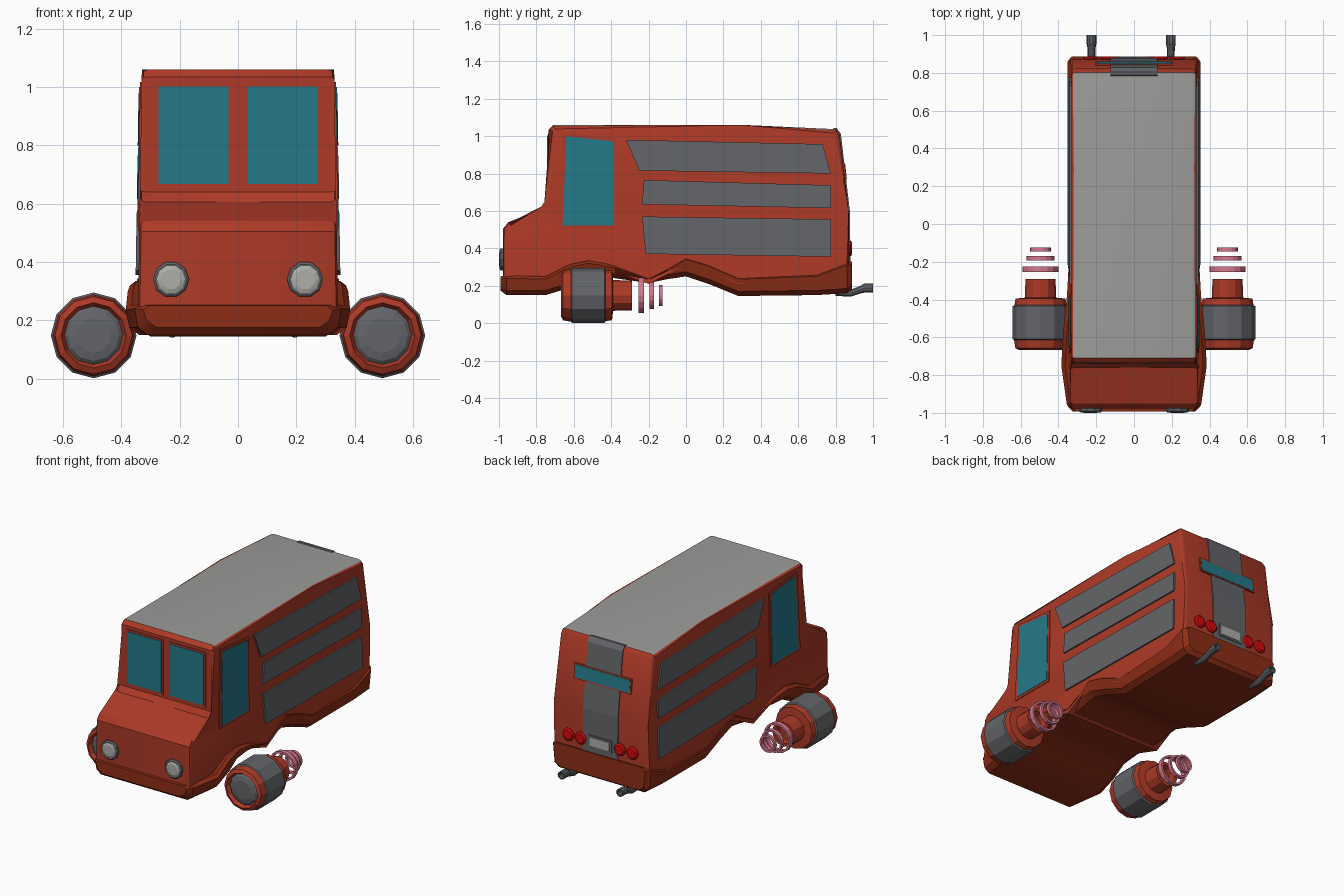
import bpy, bmesh, math
from mathutils import Vector

if "Cube" in bpy.data.objects:
    bpy.data.objects.remove(bpy.data.objects["Cube"])


def mat(name, r, g, b):
    m = bpy.data.materials.new(name)
    m.diffuse_color = (r, g, b, 1)
    m.use_nodes = True
    m.node_tree.nodes["Principled BSDF"].inputs["Base Color"].default_value = m.diffuse_color
    return m


RED = mat("body red", 0.42, 0.042, 0.02)
SKIRT = mat("skirt dark red", 0.27, 0.026, 0.008)
GLASS = mat("teal glass", 0.018, 0.19, 0.25)
DARK = mat("dark grey", 0.125, 0.13, 0.14)
ROOF = mat("roof grey", 0.33, 0.335, 0.32)
LENS = mat("lens grey", 0.42, 0.42, 0.40)
LAMP = mat("lamp red", 0.65, 0.003, 0.003)
PINK = mat("coil pink", 0.68, 0.19, 0.27)


def finish(name, bm, mats, smooth=False):
    bmesh.ops.recalc_face_normals(bm, faces=bm.faces)
    me = bpy.data.meshes.new(name)
    bm.to_mesh(me)
    bm.free()
    for m in mats:
        me.materials.append(m)
    ob = bpy.data.objects.new(name, me)
    bpy.context.collection.objects.link(ob)
    if smooth:
        bpy.ops.object.select_all(action='DESELECT')
        ob.select_set(True)
        bpy.context.view_layer.objects.active = ob
        bpy.ops.object.shade_smooth_by_angle(angle=math.radians(30))
    return ob


def loft(bm, rings, caps=True, closed=False, idx=None):
    """Skin a list of equal-length point rings."""
    vs = [[bm.verts.new(p) for p in r] for r in rings]
    n = len(rings[0])
    pairs = list(zip(vs, vs[1:])) + ([(vs[-1], vs[0])] if closed else [])
    for k, (a, b) in enumerate(pairs):
        for i in range(n):
            f = bm.faces.new((a[i], a[(i + 1) % n], b[(i + 1) % n], b[i]))
            f.material_index = idx[k] if idx else 0
    if caps and not closed:
        for r, k in ((vs[0], 0), (vs[-1], -1)):
            bm.faces.new(r).material_index = idx[k] if idx else 0


def prism(name, pts, offset, m):
    bm = bmesh.new()
    d = Vector(offset)
    loft(bm, [pts, [Vector(p) + d for p in pts]])
    return finish(name, bm, [m])


def lathe(name, cx, cz, prof, mats, idx=None, n=12, closed=False, smooth=False):
    """Turn (radius, y) pairs around an axis parallel to y."""
    bm = bmesh.new()
    rings = [[(cx + r * math.cos(2 * math.pi * i / n), y,
               cz + r * math.sin(2 * math.pi * i / n)) for i in range(n)] for r, y in prof]
    loft(bm, rings, closed=closed, idx=idx)
    return finish(name, bm, mats, smooth)


# Skirt stations: y, half width, top, bottom
ST = [(-0.993, 0.325, 0.25, 0.175), (-0.96, 0.355, 0.255, 0.15), (-0.75, 0.385, 0.25, 0.15),
      (-0.62, 0.378, 0.315, 0.19), (-0.52, 0.37, 0.335, 0.24), (-0.38, 0.355, 0.31, 0.24),
      (-0.2, 0.345, 0.25, 0.215), (-0.1, 0.345, 0.30, 0.235), (0, 0.347, 0.355, 0.25),
      (0.12, 0.347, 0.32, 0.21), (0.28, 0.347, 0.25, 0.145), (0.7, 0.352, 0.265, 0.15),
      (0.86, 0.352, 0.325, 0.16), (0.888, 0.33, 0.33, 0.18)]
bm = bmesh.new()
rings = []
for y, w, t, b in ST:
    half = [(w - 0.02, t), (w, t - 0.015), (w - 0.012, b + 0.025), (w - 0.045, b)]
    sec = half + [(-x, z) for x, z in reversed(half)]
    rings.append([(x, y, z) for x, z in sec])
loft(bm, rings)
finish("lower_skirt", bm, [SKIRT], True)


# Body shell: side profile extruded across, edges rounded, roof coloured by direction
def half_w(z):
    return 0.342 - 0.016 * (z - 0.3)


top = [(0.875, 0.28), (0.87, 0.6), (0.822, 1.01), (0.802, 1.037), (0.3, 1.06), (-0.71, 1.06),
       (-0.735, 1.035), (-0.735, 0.64), (-0.76, 0.605), (-0.95, 0.54), (-0.978, 0.505), (-0.978, 0.22)]
prof = top + [(y, t - 0.04) for y, w, t, b in ST[1:-1]]
bm = bmesh.new()
loft(bm, [[(s * half_w(z), y, z) for y, z in prof] for s in (1, -1)])
edges = [e for e in bm.edges if max(v.co.z for v in e.verts) > 0.4
         and e.verts[0].co.x * e.verts[1].co.x > 0]
bmesh.ops.bevel(bm, geom=edges, offset=0.022, segments=2, profile=0.5, affect='EDGES')
bmesh.ops.recalc_face_normals(bm, faces=bm.faces)
for f in bm.faces:
    if f.normal.z > 0.95 and f.calc_center_median().z > 1.0:
        f.material_index = 1
finish("van_body", bm, [RED, ROOF], True)

# Side panels and side windows
panels = {
    "upper_side_panel": [(-0.32, 0.98), (0.73, 0.957), (0.775, 0.80), (-0.25, 0.815)],
    "middle_side_panel": [(-0.225, 0.765), (0.775, 0.737), (0.775, 0.615), (-0.235, 0.635)],
    "lower_side_panel": [(-0.235, 0.57), (0.775, 0.555), (0.775, 0.355), (-0.215, 0.37)],
    "side_window_frame": [(-0.66, 1.017), (-0.373, 0.988), (-0.373, 0.507), (-0.683, 0.507)],
    "side_window": [(-0.64, 1.0), (-0.388, 0.972), (-0.388, 0.522), (-0.66, 0.522)]}
for s, side in ((1, "right"), (-1, "left")):
    for name, q in panels.items():
        m, t = (DARK, 0.014)
        if "frame" in name:
            m, t = RED, 0.009
        elif "window" in name:
            m, t = GLASS, 0.012
        prism(side + "_" + name, [(s * (half_w(z) - 0.004), y, z) for y, z in q], (s * t, 0, 0), m)

    # Windscreen halves
    for name, x0, x1, z0, z1, t, m in (("windscreen_frame", 0.02, 0.285, 0.655, 1.015, 0.008, RED),
                                       ("windscreen", 0.032, 0.273, 0.668, 1.002, 0.011, GLASS)):
        prism(side + "_" + name, [(s * x, -0.731, z) for x, z in
                                  ((x0, z0), (x1, z0), (x1, z1), (x0, z1))], (0, -t, 0), m)

    # Headlights
    lathe(side + "_headlight", s * 0.23, 0.34,
          [(0.062, -0.97), (0.062, -0.99), (0.054, -0.997), (0.05, -0.995), (0.035, -1.0)],
          [DARK, LENS], [0, 0, 1, 1], 10)

    # Tail lamps
    for k, x in (("inner", 0.14), ("outer", 0.23)):
        lathe(side + "_" + k + "_tail_lamp", s * x, 0.40,
              [(0.04, 0.86), (0.04, 0.88), (0.03, 0.888)], [LAMP], n=16, smooth=True)

    # Exhaust pipes
    cx = s * 0.21 - 0.015
    bm = bmesh.new()
    path = [(0.8, 0.165, 0.02), (0.88, 0.16, 0.02), (0.93, 0.178, 0.021),
            (0.955, 0.188, 0.026), (1.0, 0.188, 0.026), (1.0, 0.188, 0.018), (0.96, 0.188, 0.016)]
    loft(bm, [[(cx + r * math.cos(a * math.pi / 5), y, z + r * math.sin(a * math.pi / 5))
               for a in range(10)] for y, z, r in path])
    finish(side + "_exhaust_pipe", bm, [DARK], True)

    # Thruster pods: grey nose, red rims, grey band, red nozzle
    tx, tz = s * 0.495, 0.148
    lathe(side + "_thruster", tx, tz,
          [(0.06, -0.662), (0.088, -0.655), (0.1, -0.645), (0.112, -0.668), (0.133, -0.657),
           (0.14, -0.615), (0.147, -0.61), (0.147, -0.435), (0.138, -0.43), (0.132, -0.395),
           (0.082, -0.39), (0.08, -0.29), (0.06, -0.29), (0.055, -0.33)],
          [RED, DARK], [1, 1, 0, 0, 0, 1, 1, 1, 0, 0, 0, 0, 0])

    # Pink coil rings behind the nozzle
    for i, (r, y, h) in enumerate(((0.095, -0.24, 0.015), (0.073, -0.182, 0.012), (0.056, -0.135, 0.01))):
        lathe(side + "_coil_ring_%d" % (i + 1), tx, tz,
              [(r, y - h), (r, y + h), (r - 0.013, y + h), (r - 0.013, y - h)],
              [PINK], n=16, closed=True)

# Rear stripe following the back profile
outer = [(0.79, 1.042), (0.806, 1.042), (0.828, 1.012), (0.876, 0.6), (0.88, 0.32)]
inner = [(y - 0.008, z - 0.006) for y, z in reversed(outer)]
prism("rear_stripe", [(-0.125, y, z) for y, z in outer + inner], (0.25, 0, 0), DARK)


# Rear window and number plate
def rear(name, hx, z0, z1, y0, y1, t, m):
    prism(name, [(-hx, y0, z0), (hx, y0, z0), (hx, y1, z1), (-hx, y1, z1)], (0, t, 0), m)


rear("rear_window_frame", 0.205, 0.765, 0.86, 0.85, 0.839, 0.009, RED)
rear("rear_window", 0.195, 0.773, 0.852, 0.851, 0.842, 0.009, GLASS)
rear("plate_holder", 0.085, 0.36, 0.44, 0.875, 0.875, 0.009, DARK)
rear("plate", 0.07, 0.372, 0.428, 0.878, 0.878, 0.009, LENS)
